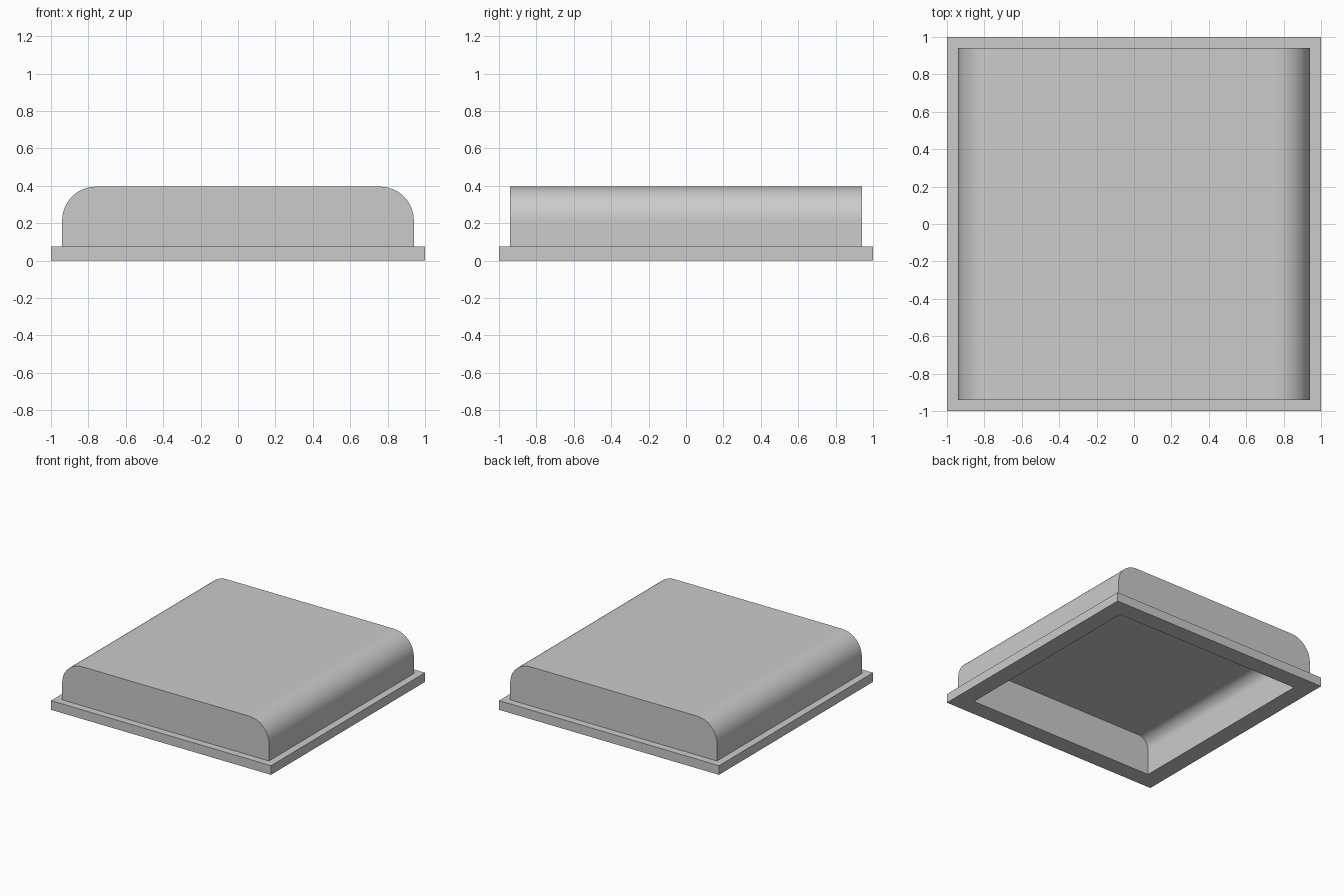
import bpy, bmesh
from math import sin, cos, pi, radians

if "Cube" in bpy.data.objects:
    bpy.data.objects.remove(bpy.data.objects["Cube"], do_unlink=True)

FLANGE_HALF, FLANGE_TOP = 1.0, 0.075
BODY_HALF, BODY_TOP, RADIUS = 0.94, 0.395, 0.18
WALL = 0.085
STEPS = 16

grey = bpy.data.materials.new("plain_grey")
grey.use_nodes = True
colour = (0.6, 0.6, 0.6, 1)
grey.diffuse_color = colour
grey.node_tree.nodes["Principled BSDF"].inputs["Base Color"].default_value = colour

bm = bmesh.new()


def square(half, z):
    """Four corners of a level square."""
    return [bm.verts.new((sx * half, sy * half, z))
            for sx, sy in ((1, -1), (1, 1), (-1, 1), (-1, -1))]


def band(lower, upper):
    """Join two squares with four quads."""
    for i in range(4):
        j = (i + 1) % 4
        bm.faces.new((lower[i], lower[j], upper[j], upper[i]))


def arch(corners, half, top, radius):
    """Open-bottomed block with rounded left and right shoulders."""
    arc = [(half - radius + radius * cos(a), top - radius + radius * sin(a))
           for a in (pi / 2 * i / STEPS for i in range(STEPS + 1))]
    profile = arc + [(-x, z) for x, z in reversed(arc)]
    ends = []
    for y, right, left in ((-half, 0, 3), (half, 1, 2)):
        row = [bm.verts.new((x, y, z)) for x, z in profile]
        ends.append([corners[right]] + row + [corners[left]])
        bm.faces.new(ends[-1])
    front, back = ends
    for i in range(len(front) - 1):
        bm.faces.new((front[i], back[i], back[i + 1], front[i + 1]))


# Flange ring, from the inner opening around to the foot of the body
opening = square(BODY_HALF - WALL, 0)
flange_bottom = square(FLANGE_HALF, 0)
flange_top = square(FLANGE_HALF, FLANGE_TOP)
body_foot = square(BODY_HALF, FLANGE_TOP)
band(opening, flange_bottom)
band(flange_bottom, flange_top)
band(flange_top, body_foot)

# Outer shell and the matching hollow beneath it
arch(body_foot, BODY_HALF, BODY_TOP, RADIUS)
arch(opening, BODY_HALF - WALL, BODY_TOP - WALL, RADIUS - WALL)

bmesh.ops.recalc_face_normals(bm, faces=bm.faces[:])
mesh = bpy.data.meshes.new("hollow_cover")
bm.to_mesh(mesh)
bm.free()
mesh.materials.append(grey)

cover = bpy.data.objects.new("hollow_cover", mesh)
bpy.context.collection.objects.link(cover)
bpy.context.view_layer.objects.active = cover
cover.select_set(True)
bpy.ops.object.shade_smooth_by_angle(angle=radians(30))
